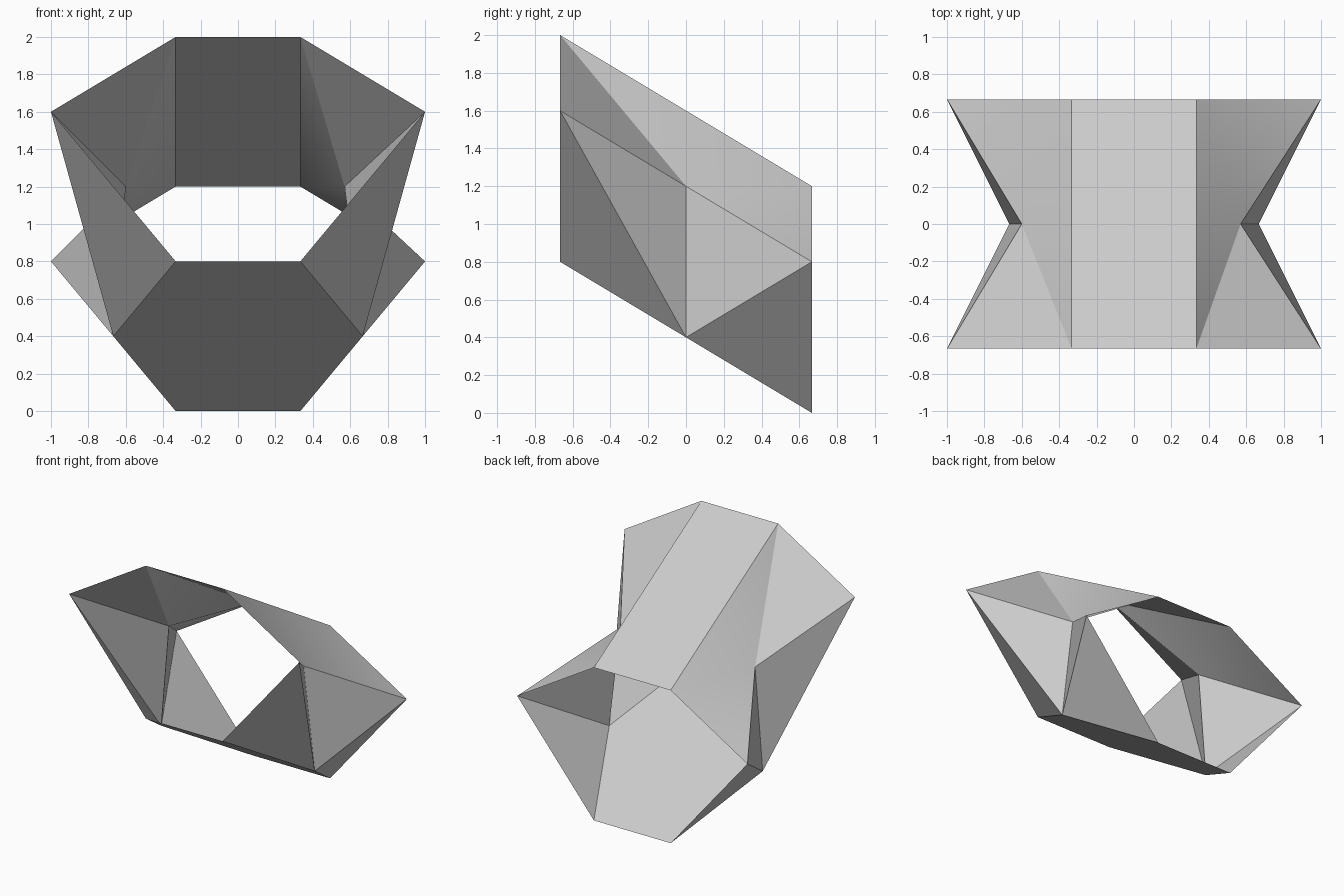
import bpy
import bmesh
import math

cube = bpy.data.objects.get("Cube")
if cube:
    bpy.data.objects.remove(cube, do_unlink=True)

# One plain grey for every panel
grey = bpy.data.materials.new("plain_grey")
grey.use_nodes = True
colour = (0.6, 0.6, 0.6, 1)
grey.diffuse_color = colour
grey.node_tree.nodes["Principled BSDF"].inputs["Base Color"].default_value = colour

T = 1 / 3


def corners(side, waist):
    """Named corner points of one half of the folded ring."""
    points = {
        "roof_front": (T, -2 * T, 2.0),
        "roof_back": (T, 2 * T, 1.2),
        "wing_front": (1, -2 * T, 1.6),
        "wing_back": (1, 2 * T, 0.8),
        "waist": (waist, 0, 1.2),
        "base_front": (T, -2 * T, 0.8),
        "base_mid": (2 * T, 0, 0.4),
        "base_back": (T, 2 * T, 0),
    }
    return {name: (side * x, y, z) for name, (x, y, z) in points.items()}


def panel(name, faces):
    """Make an open folded sheet from lists of corner points."""
    bm = bmesh.new()
    for face in faces:
        bm.faces.new([bm.verts.new(p) for p in face])
    bmesh.ops.remove_doubles(bm, verts=bm.verts, dist=0.001)
    mesh = bpy.data.meshes.new(name)
    bm.to_mesh(mesh)
    bm.free()
    mesh.materials.append(grey)
    obj = bpy.data.objects.new(name, mesh)
    bpy.context.collection.objects.link(obj)
    bpy.ops.object.select_all(action="DESELECT")
    obj.select_set(True)
    bpy.context.view_layer.objects.active = obj
    bpy.ops.object.shade_smooth_by_angle(angle=math.radians(30))


right = corners(-1, 0.6)
left = corners(1, 0.57)

# Sloping roof and base sheets
panel("roof_panel", [[right["roof_front"], left["roof_front"],
                      left["roof_back"], right["roof_back"]]])
rim = ("base_front", "base_mid", "base_back")
panel("base_panel", [[right[k] for k in rim] + [left[k] for k in reversed(rim)]])

# Folded triangles of each side: upper wing, then lower wall
wing = [("roof_front", "roof_back", "waist"),
        ("roof_front", "waist", "wing_front"),
        ("roof_back", "wing_back", "waist")]
wall = [("wing_front", "base_mid", "base_front"),
        ("wing_front", "waist", "base_mid"),
        ("waist", "wing_back", "base_mid"),
        ("base_mid", "wing_back", "base_back")]

for label, pts, step in (("right", right, 1), ("left", left, -1)):
    for part, folds in (("wing", wing), ("wall", wall)):
        panel(f"{label}_{part}", [[pts[k] for k in fold[::step]] for fold in folds])
